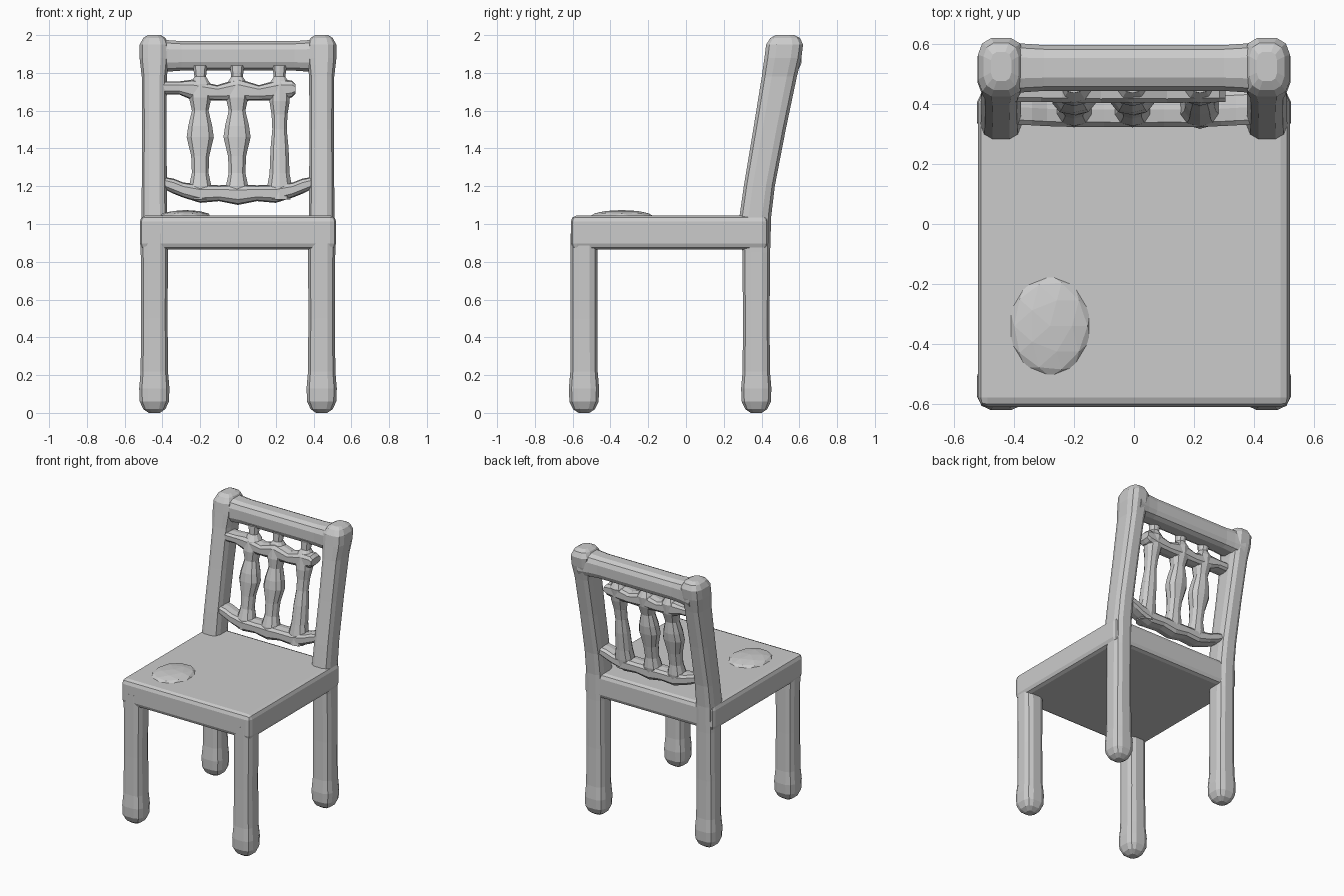
import bpy, bmesh
from math import cos, sin, pi, copysign
from mathutils import Vector

cube = bpy.data.objects.get("Cube")
if cube:
    bpy.data.objects.remove(cube)

grey = bpy.data.materials.new("plain_grey")
grey.use_nodes = True
colour = (0.6, 0.6, 0.6, 1)
grey.diffuse_color = colour
grey.node_tree.nodes["Principled BSDF"].inputs["Base Color"].default_value = colour


def finish(name, bm):
    bmesh.ops.recalc_face_normals(bm, faces=bm.faces)
    mesh = bpy.data.meshes.new(name)
    bm.to_mesh(mesh)
    bm.free()
    mesh.materials.append(grey)
    ob = bpy.data.objects.new(name, mesh)
    bpy.context.collection.objects.link(ob)
    return ob


def soft(v, power):
    return copysign(abs(v) ** power, v)


def loft(name, rings, axis="z", sides=12, power=0.65):
    """Rounded-square rings (centre, radius a, radius b) joined along an axis."""
    bm = bmesh.new()
    loops = []
    for centre, ra, rb in rings:
        loop = []
        for i in range(sides):
            t = 2 * pi * (i + 0.5) / sides
            a, b = ra * soft(cos(t), power), rb * soft(sin(t), power)
            off = (a, b, 0) if axis == "z" else (0, a, b)
            loop.append(bm.verts.new(Vector(centre) + Vector(off)))
        loops.append(loop)
    for low, high in zip(loops, loops[1:]):
        for i in range(sides):
            j = (i + 1) % sides
            bm.faces.new((low[i], low[j], high[j], high[i]))
    bm.faces.new(loops[0])
    bm.faces.new(loops[-1])
    return finish(name, bm)


def lean(z):
    """Depth of the carved back at a height."""
    return 0.38 + 0.14 * (z - 1.15)


# Legs: bulbous feet; the rear ones carry on up as leaning posts
foot = [(0, 0.03), (0.02, 0.06), (0.06, 0.079), (0.13, 0.082), (0.22, 0.074), (0.5, 0.072)]
post = [(0.85, 0.372, 0.07, 0.075), (1.04, 0.367, 0.07, 0.086), (1.2, 0.388, 0.068, 0.084),
        (1.5, 0.442, 0.066, 0.088), (1.78, 0.494, 0.068, 0.095), (1.88, 0.513, 0.08, 0.1),
        (1.95, 0.522, 0.079, 0.1), (1.985, 0.525, 0.06, 0.08), (2.0, 0.525, 0.035, 0.05)]
for side, sx in (("left", 1), ("right", -1)):
    x = sx * 0.443
    front = [((x, -0.54, z), r, r) for z, r in foot]
    front.append(((x, -0.54, 0.95), 0.074, 0.072))
    loft("front_leg_" + side, front)
    rear = [((x, 0.372, z), r, r) for z, r in foot]
    rear += [((x, y, z), rx, ry) for z, y, rx, ry in post]
    loft("rear_leg_" + side, rear)

# Seat slab with softened edges
bm = bmesh.new()
bmesh.ops.create_cube(bm, size=1)
bmesh.ops.scale(bm, vec=(1.04, 1.045, 0.18), verts=bm.verts)
bmesh.ops.translate(bm, vec=(0, -0.0875, 0.955), verts=bm.verts)
seat = finish("seat", bm)
bevel = seat.modifiers.new("soft_edges", "BEVEL")
bevel.width = 0.032
bevel.segments = 2

# Shallow lump on the seat
bm = bmesh.new()
bmesh.ops.create_icosphere(bm, subdivisions=2, radius=1)
bmesh.ops.scale(bm, vec=(0.14, 0.17, 0.034), verts=bm.verts)
bmesh.ops.translate(bm, vec=(-0.28, -0.34, 1.04), verts=bm.verts)
finish("seat_lump", bm)

# Top rail, a little thicker at its ends
loft("top_rail", [((x, 0.52, 1.89), 0.078 + e, 0.08 + e) for x, e in
     ((-0.45, 0.015), (-0.37, 0.005), (-0.3, 0), (0.3, 0), (0.37, 0.005), (0.45, 0.015))], "x")

# Scalloped lower rail of the carved back, rising at its ends
lower = [(0, 1.155, 0.054), (0.1, 1.163, 0.042), (0.2, 1.16, 0.048), (0.29, 1.18, 0.04),
         (0.34, 1.2, 0.04), (0.4, 1.22, 0.03)]
half = [((x, lean(z), z), 0.06, r) for x, z, r in lower]
mirrored = [((-c[0], c[1], c[2]), a, b) for c, a, b in half[:0:-1]]
loft("lower_back_rail", mirrored + half, "x", sides=10)

# Upper carved rail, joined to one post and free at the other end
upper = [(-0.4, 1.72, 0.035), (-0.31, 1.72, 0.035), (-0.24, 1.71, 0.055), (-0.11, 1.695, 0.04),
         (0, 1.71, 0.06), (0.11, 1.695, 0.04), (0.22, 1.71, 0.055), (0.285, 1.715, 0.045),
         (0.305, 1.715, 0.025)]
loft("upper_back_rail", [((x, lean(z), z), 0.055, r) for x, z, r in upper], "x", sides=10)

# Turned spindles with finials reaching the top rail
vase = [(1.13, 0.055), (1.2, 0.062), (1.27, 0.046), (1.36, 0.05), (1.46, 0.075), (1.52, 0.066),
        (1.6, 0.046), (1.67, 0.062), (1.74, 0.058), (1.78, 0.032), (1.84, 0.04)]
slim = [(1.13, 0.06), (1.2, 0.068), (1.27, 0.055), (1.4, 0.05), (1.5, 0.04), (1.58, 0.044),
        (1.65, 0.056), (1.74, 0.058), (1.78, 0.032), (1.84, 0.04)]
for name, x, profile in (("right", -0.2, vase), ("middle", -0.005, vase), ("left", 0.22, slim)):
    loft("spindle_" + name, [((x, lean(z), z), r, min(r, 0.06)) for z, r in profile],
         sides=10, power=0.85)
